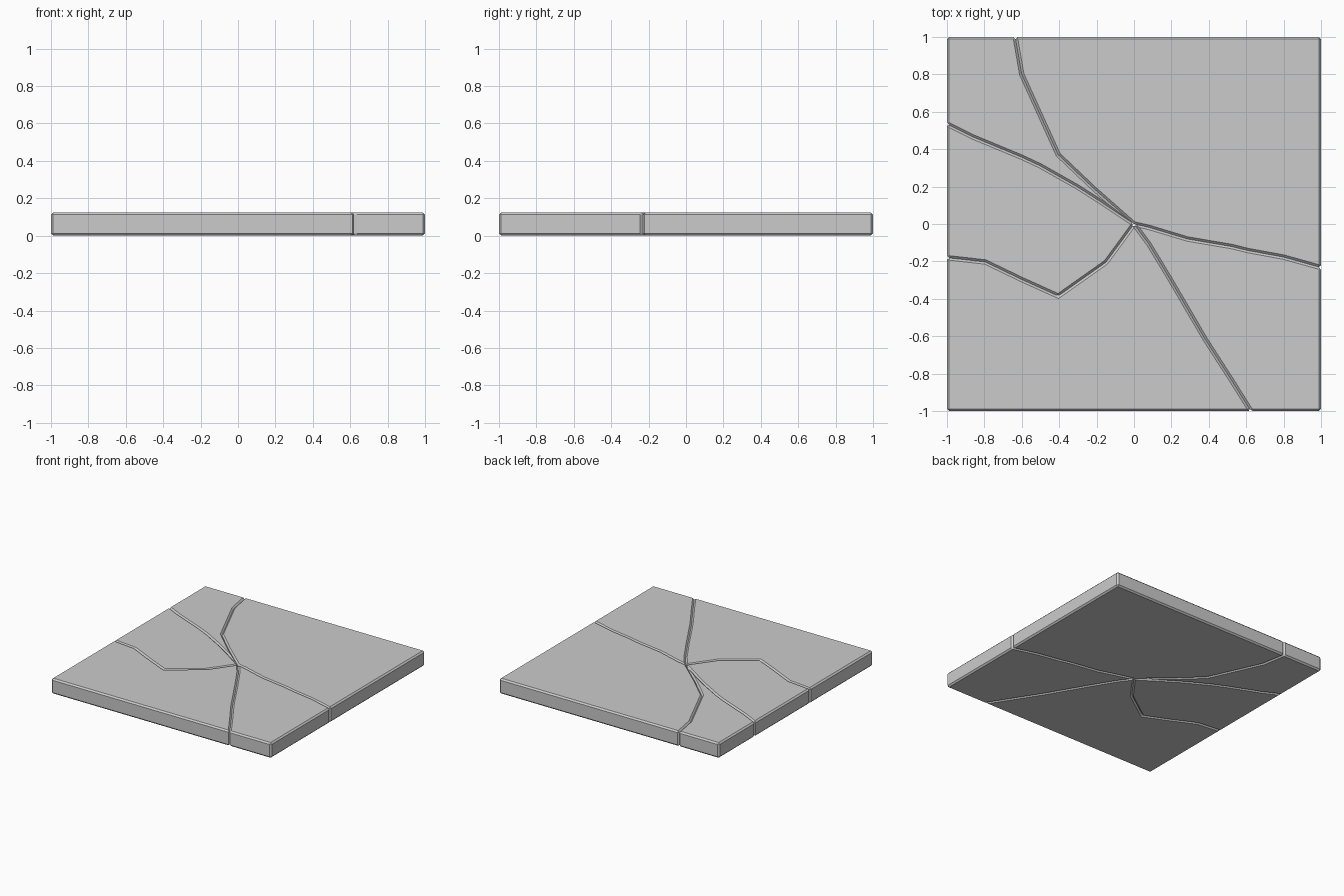
import bpy, bmesh, math

if "Cube" in bpy.data.objects:
    bpy.data.objects.remove(bpy.data.objects["Cube"])

HEIGHT = 0.125
BEVEL = 0.012

# crack lines, each running from the shared centre to the slab border
upper_left = [(-0.21, 0.185), (-0.405, 0.37), (-0.60, 0.80), (-0.635, 1)]
left = [(-0.18, 0.12), (-0.30, 0.197), (-0.50, 0.31), (-0.60, 0.357), (-0.865, 0.467), (-1, 0.535)]
lower_left = [(-0.08, -0.11), (-0.15, -0.205), (-0.405, -0.385), (-0.60, -0.297), (-0.795, -0.203), (-1, -0.18)]
bottom = [(0.08, -0.108), (0.19, -0.29), (0.38, -0.615), (0.515, -0.825), (0.625, -1)]
right = [(0.08, -0.018), (0.285, -0.08), (0.52, -0.12), (0.61, -0.142), (0.80, -0.177), (1, -0.233)]


def shard(name, crack_a, corners, crack_b):
    """Counter-clockwise outline: centre, crack out, border corners, crack back."""
    outline = [(0, 0)] + crack_a + corners + crack_b[::-1]
    bm = bmesh.new()
    face = bm.faces.new([bm.verts.new((x, y, 0)) for x, y in outline])
    res = bmesh.ops.extrude_face_region(bm, geom=[face])
    for v in res["geom"]:
        if isinstance(v, bmesh.types.BMVert):
            v.co.z = HEIGHT
    bmesh.ops.recalc_face_normals(bm, faces=bm.faces)
    mesh = bpy.data.meshes.new(name)
    bm.to_mesh(mesh)
    bm.free()
    ob = bpy.data.objects.new(name, mesh)
    bpy.context.collection.objects.link(ob)
    # chamfer the rims and the sharp upright corners
    mod = ob.modifiers.new("chamfer", "BEVEL")
    mod.width = BEVEL
    mod.segments = 1
    mod.limit_method = "ANGLE"
    mod.angle_limit = math.radians(40)
    mod.use_clamp_overlap = False


# five broken pieces of the floor slab
shard("slab_piece_back_right", right, [(1, 1)], upper_left)
shard("slab_piece_back_left", upper_left, [(-1, 1)], left)
shard("slab_piece_left", left, [], lower_left)
shard("slab_piece_front_left", lower_left, [(-1, -1)], bottom)
shard("slab_piece_front_right", bottom, [(1, -1)], right)
